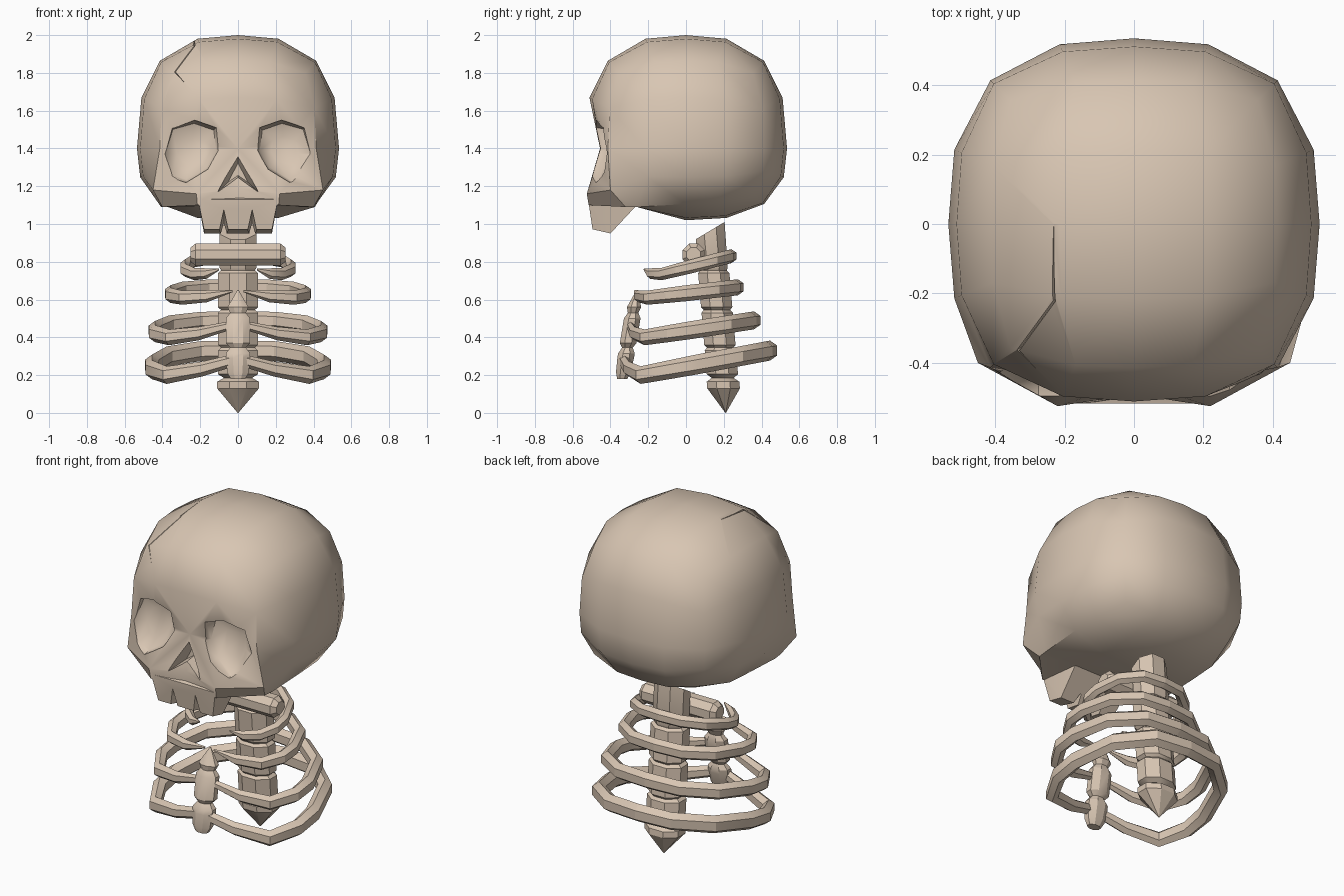
import bpy, bmesh, math
from mathutils import Vector

if "Cube" in bpy.data.objects:
    bpy.data.objects.remove(bpy.data.objects["Cube"])

bone = bpy.data.materials.new("bone")
bone.diffuse_color = (0.69, 0.565, 0.45, 1)
bone.use_nodes = True
bone.node_tree.nodes["Principled BSDF"].inputs["Base Color"].default_value = bone.diffuse_color


def finish(bm, name):
    bmesh.ops.recalc_face_normals(bm, faces=bm.faces)
    me = bpy.data.meshes.new(name)
    bm.to_mesh(me)
    bm.free()
    me.materials.append(bone)
    ob = bpy.data.objects.new(name, me)
    bpy.context.collection.objects.link(ob)
    return ob


def smooth(ob, deg):
    bpy.ops.object.select_all(action='DESELECT')
    ob.select_set(True)
    bpy.context.view_layer.objects.active = ob
    bpy.ops.object.shade_smooth_by_angle(angle=math.radians(deg))


def hull(name, pts, mirror=True):
    bm = bmesh.new()
    allp = list(pts) + ([(-x, y, z) for x, y, z in pts if x > 1e-4] if mirror else [])
    for p in allp:
        bm.verts.new(p)
    r = bmesh.ops.convex_hull(bm, input=bm.verts[:])
    junk = [g for g in r["geom_interior"] + r["geom_unused"] if isinstance(g, bmesh.types.BMVert)]
    if junk:
        bmesh.ops.delete(bm, geom=list(set(junk)), context='VERTS')
    return finish(bm, name)


def loft(name, rings):
    """Skin a list of equal-length point rings and cap both ends."""
    bm = bmesh.new()
    vs = [[bm.verts.new(p) for p in r] for r in rings]
    n = len(vs[0])
    for a, b in zip(vs, vs[1:]):
        for i in range(n):
            bm.faces.new((a[i], a[(i + 1) % n], b[(i + 1) % n], b[i]))
    bm.faces.new(vs[0])
    bm.faces.new(vs[-1])
    return finish(bm, name)


def combine(ob, other, op):
    m = ob.modifiers.new("cut", 'BOOLEAN')
    m.operation, m.solver, m.object = op, 'EXACT', other
    bpy.ops.object.select_all(action='DESELECT')
    bpy.context.view_layer.objects.active = ob
    ob.select_set(True)
    bpy.ops.object.modifier_apply(modifier=m.name)
    bpy.data.objects.remove(other, do_unlink=True)


# cranium: gridded cube rounded into a soft box
P, R, ZC = 2.7, 0.535, 1.4


def on_cranium(d):
    d = Vector(d)
    d /= sum(abs(c) ** P for c in d) ** (1 / P)
    return Vector((d.x * R, d.y * R, ZC + d.z * (0.6 if d.z > 0 else 0.38)))


# front of the cranium shaped into a face: (|x| step, z step) -> position
face = {(0, 0): (0, -0.455, 1.4), (1, 0): (0.22, -0.45, 1.4),
        (0, -1): (0, -0.49, 1.19), (1, -1): (0.22, -0.525, 1.16), (2, -1): (0.45, -0.40, 1.18),
        (0, -2): (0, -0.50, 1.1), (1, -2): (0.215, -0.515, 1.1), (2, -2): (0.40, -0.32, 1.09)}
bm = bmesh.new()
bmesh.ops.create_cube(bm, size=2)
bmesh.ops.subdivide_edges(bm, edges=bm.edges[:], cuts=3, use_grid_fill=True)
for v in bm.verts:
    gx, gy, gz = (round(c * 2) for c in v.co)
    d = [math.tan(c * math.pi / 4) for c in v.co]
    if gz == 1:
        d[2] = 0.47
    v.co = on_cranium(d)
    if gy == -2 and (abs(gx), gz) in face:
        x, y, z = face[abs(gx), gz]
        v.co = (x if gx > 0 else -x, y, z)
    elif gz == -2 and gy == -1:                          # flat face underside
        v.co.z = 1.09
        v.co.y = -0.26
skull = finish(bm, "skull")

# teeth block with wedge gaps
teeth = hull("teeth", [(0.212, -0.518, 1.13), (0.18, -0.495, 0.972), (0.18, -0.40, 0.95),
                       (0.19, -0.26, 1.10), (0.18, -0.30, 1.2)])
for s in (-1, 1):
    combine(teeth, hull("tooth_gap", [
        (s * 0.115, -0.56, 0.92), (s * 0.035, -0.56, 0.92), (s * 0.075, -0.56, 1.095),
        (s * 0.09, -0.36, 0.92), (s * 0.06, -0.36, 0.92), (s * 0.075, -0.36, 1.02)],
        False), 'DIFFERENCE')
combine(skull, teeth, 'UNION')

# eye sockets: bowls, deeper at the top
rim = [(0.115, 1.51), (0.23, 1.55), (0.355, 1.515), (0.40, 1.37),
       (0.355, 1.245), (0.275, 1.22), (0.16, 1.29), (0.10, 1.39)]
for s in (-1, 1):
    rings = []
    for y, k, slope in ((-0.62, 1.03, 0), (-0.47, 1.0, 0), (-0.385, 0.9, 0.2), (-0.36, 0.5, 0.15)):
        rings.append([(s * (0.25 + (x - 0.25) * k), y - slope * (1.55 - z),
                       1.375 + (z - 1.375) * k) for x, z in rim])
    combine(skull, loft("eye_cutter", rings), 'DIFFERENCE')

# nose opening: notched triangle
nose = [(0, 1.375), (0.107, 1.17), (0, 1.245), (-0.107, 1.17)]
combine(skull, loft("nose_cutter", [
    [(x * k, y, 1.27 + (z - 1.27) * k) for x, z in nose]
    for y, k in ((-0.62, 1.0), (-0.49, 1.0), (-0.41, 0.5))]), 'DIFFERENCE')

# crack: thin zigzag groove following the cranium
path = [(-0.23, 0.0, 1.97, 0.001), (-0.228, -0.22, 1.94, 0.006),
        (-0.33, -0.36, 1.80, 0.005), (-0.275, -0.46, 1.74, 0.001)]
pts = [Vector((x, y, z)) for x, y, z, w in path]
rings = []
for i, (x, y, z, w) in enumerate(path):
    n = Vector((x, y, z - ZC)).normalized()
    t = pts[min(i + 1, 3)] - pts[max(i - 1, 0)]
    side = t.cross(n).normalized()
    p = on_cranium((x / R, y / R, (z - ZC) / 0.6))
    rings.append([p + n * 0.03 + side * w * 2, p + n * 0.03 - side * w * 2, p - n * (0.014 + w * 2)])
combine(skull, loft("crack_cutter", rings), 'DIFFERENCE')
smooth(skull, 38)


def lathe(name, prof, axis, depth, sides, slant=0.0):
    """Vertical turned part; axis(z) gives the centre y, depth squashes y."""
    rings = []
    for k, (z, r) in enumerate(prof):
        ring = []
        for i in range(sides):
            a = 2 * math.pi * (i + 0.5) / sides
            dy = r * math.sin(a) * depth
            ring.append((r * math.cos(a), axis(z) + dy,
                         z + (dy * slant if k == len(prof) - 1 else 0)))
        rings.append(ring)
    ob = loft(name, rings)
    smooth(ob, 30)
    return ob


# spine: pointed tail, stacked vertebrae, slanted neck
prof = [(0.0, 0.002), (0.13, 0.12), (0.165, 0.12), (0.185, 0.08)]
for z0, z1 in ((0.205, 0.33), (0.36, 0.53), (0.56, 0.74)):
    prof += [(z0, 0.115), (z1, 0.115), (z1 + 0.015, 0.097)]
prof += [(0.77, 0.106), (0.965, 0.106)]
lathe("spine", prof, lambda z: 0.21 - 0.085 * z, 0.78, 8, 0.6)

# breastbone
lathe("breastbone", [(0.18, 0.042), (0.215, 0.062), (0.29, 0.07), (0.315, 0.07), (0.345, 0.045),
                     (0.37, 0.07), (0.50, 0.07), (0.53, 0.045), (0.56, 0.06), (0.65, 0.004)],
      lambda z: -0.265 - 0.165 * (0.62 - z), 0.68, 8)

# collar bar: bevelled horizontal bar
rings = []
for x, r in ((-0.252, 0.04), (-0.225, 0.063), (0.225, 0.063), (0.252, 0.04)):
    rings.append([(x, 0.04 + r * math.cos(math.pi * (i + 0.5) / 4),
                   0.838 + r * math.sin(math.pi * (i + 0.5) / 4)) for i in range(8)])
smooth(loft("collar_bar", rings), 30)


def rib(name, w, yb, yl, yc, zb, zl, zc, xe, h, tip):
    """Half loop of a rib from spine to breastbone, mirrored."""
    def at(fx, fy):
        return Vector((fx * w, yl + (yb - yl) * fy, zl + (zb - zl) * fy))
    half = [at(0, 1), at(0.45, 0.97), at(0.83, 0.76), at(1, 0.43), at(1, 0.22), at(0.83, 0.0)]
    end = Vector((xe, yc, zc))
    half += [half[-1].lerp(end, 0.5) + Vector((0, -0.015, -0.01)), end]
    rings = []
    for i, p in enumerate(half):
        t = half[min(i + 1, 7)] - half[max(i - 1, 0)]
        t.z = 0
        if i in (0, 7):
            t = Vector((1 if i == 0 else -1, 0, 0))
        out = t.normalized().cross(Vector((0, 0, 1)))
        k = (1, 1, 1, 1, 0.95, 0.88, 0.75, tip)[i]
        rings.append([p + out * math.cos(a) * h * 0.43 * k + Vector((0, 0, math.sin(a) * h * 0.53 * k))
                      for a in [math.pi / 3 * j + math.pi / 6 for j in range(6)]])
    ob = loft(name, rings)
    m = ob.modifiers.new("mirror", 'MIRROR')
    m.use_mirror_merge = True
    smooth(ob, 30)


rib("rib_bottom", 0.455, 0.445, -0.24, -0.335, 0.33, 0.2, 0.285, 0.0, 0.10, 0.6)
rib("rib_lower", 0.44, 0.36, -0.22, -0.295, 0.49, 0.40, 0.46, 0.05, 0.09, 0.5)
rib("rib_upper", 0.357, 0.275, -0.205, -0.27, 0.665, 0.61, 0.645, 0.03, 0.08, 0.15)
rib("rib_top", 0.28, 0.24, -0.13, -0.22, 0.83, 0.735, 0.76, 0.1, 0.07, 0.15)
